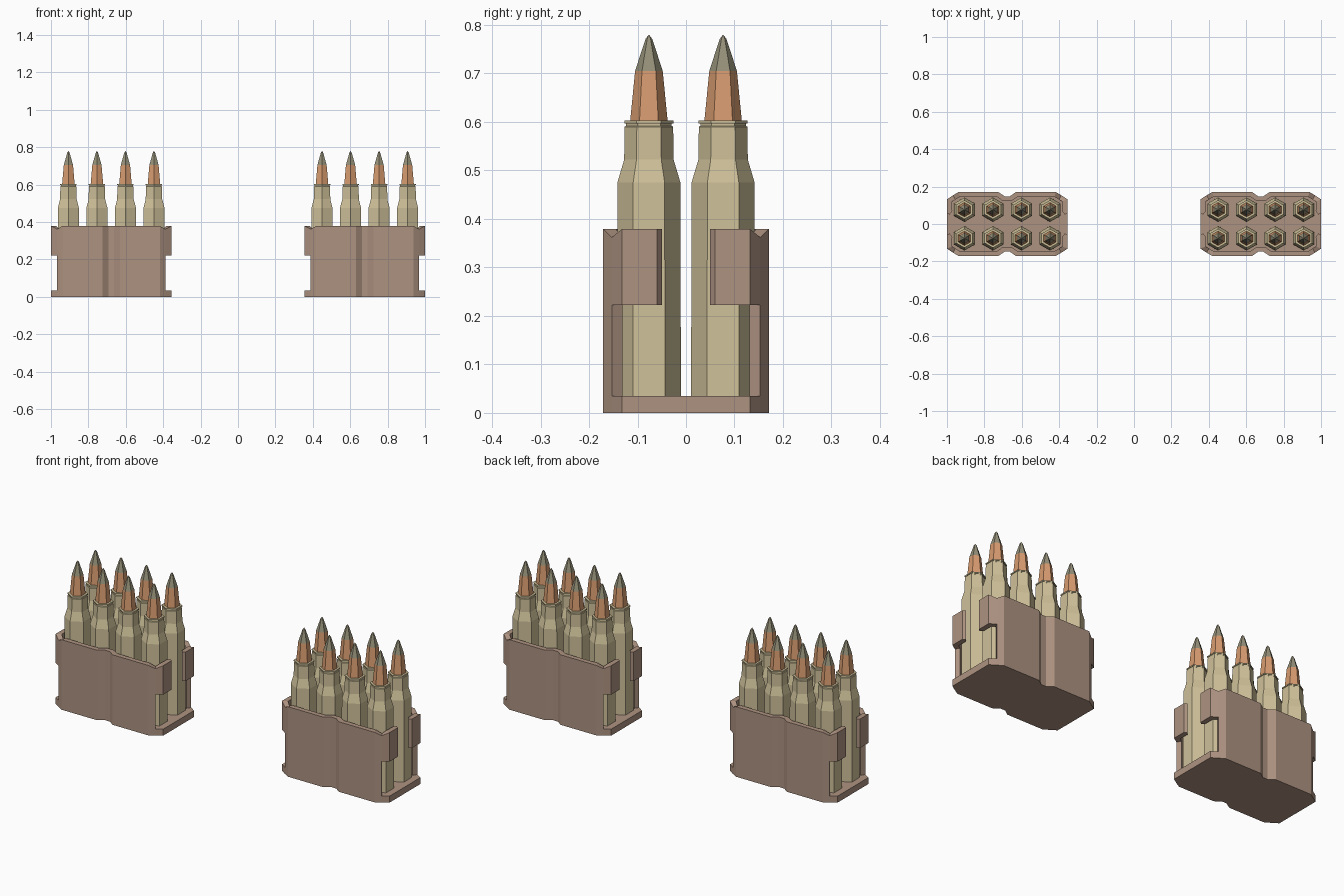
import bpy, bmesh, math

if "Cube" in bpy.data.objects:
    bpy.data.objects.remove(bpy.data.objects["Cube"])

CX = 0.678            # distance of each clip from the centre
HALF = 0.322          # half length of a clip
PLATE_Z, HOOK_Z, TOP_Z, DIP_Z = 0.035, 0.222, 0.379, 0.362


def material(name, rgb):
    m = bpy.data.materials.new(name)
    m.diffuse_color = (*rgb, 1)
    m.use_nodes = True
    m.node_tree.nodes["Principled BSDF"].inputs["Base Color"].default_value = m.diffuse_color
    return m


clip_mat = material("clip_brown", (0.42, 0.29, 0.22))
brass = material("brass", (0.62, 0.53, 0.32))
copper = material("copper", (0.68, 0.33, 0.16))
tip_mat = material("tip_green", (0.30, 0.28, 0.19))


def finish(bm, name, mats):
    me = bpy.data.meshes.new(name)
    bm.to_mesh(me)
    bm.free()
    for m in mats:
        me.materials.append(m)
    return me


def place(me, name, loc):
    ob = bpy.data.objects.new(name, me)
    ob.location = loc
    bpy.context.collection.objects.link(ob)
    return ob


def lathe(bm, profile):
    """Six-sided turned solid; each profile row is radius, z, material index."""
    rings = []
    for r, z, _ in profile:
        rings.append([bm.verts.new((r * math.sin(k * math.pi / 3),
                                    r * math.cos(k * math.pi / 3), z))
                      for k in range(6)])
    for (a, b), row in zip(zip(rings, rings[1:]), profile):
        for k in range(6):
            f = bm.faces.new((a[k], a[k - 1], b[k - 1], b[k]))
            f.material_index = row[2]
    bm.faces.new(rings[0])
    f = bm.faces.new(rings[-1][::-1])
    f.material_index = profile[-1][2]
    bmesh.ops.recalc_face_normals(bm, faces=bm.faces)


# cartridge: brass case with grooved neck lip, copper bullet, green tip
bm = bmesh.new()
lathe(bm, [(0.066, PLATE_Z - 0.002, 0), (0.065, 0.475, 0), (0.051, 0.522, 0),
           (0.050, 0.590, 0), (0.047, 0.592, 0), (0.047, 0.597, 0),
           (0.0508, 0.597, 0), (0.0508, 0.603, 0), (0.0385, 0.603, 1),
           (0.0285, 0.705, 2), (0.007, 0.771, 2), (0.001, 0.779, 2)])
round_mesh = finish(bm, "cartridge", [brass, copper, tip_mat])

# half outline of the clip: chamfered corner, then the shallow centre groove
corner = [(HALF, 0.132), (0.290, 0.153), (0.260, 0.171)]
groove = [(0.047, 0.171), (0.014, 0.148)]
quarter = corner + groove
side = quarter + [(-x, y) for x, y in reversed(quarter)]

# base plate
bm = bmesh.new()
outline = side + [(-x, -y) for x, y in side]
face = bm.faces.new([bm.verts.new((x, y, 0)) for x, y in outline])
ext = bmesh.ops.extrude_face_region(bm, geom=[face])
bmesh.ops.translate(bm, vec=(0, 0, PLATE_Z),
                    verts=[v for v in ext["geom"] if isinstance(v, bmesh.types.BMVert)])
bmesh.ops.recalc_face_normals(bm, faces=bm.faces)
plate_mesh = finish(bm, "base_plate", [clip_mat])

# side wall sheet with end hooks that only exist in the upper part
hook = [(HALF - 0.014, 0.050), (HALF, 0.060)]
path = hook + side + [(-x, y) for x, y in reversed(hook)]
n = len(path)
bm = bmesh.new()
cols = []
for i, (x, y) in enumerate(path):
    top = DIP_Z if i in (3, n - 4) else TOP_Z
    levels = [HOOK_Z, top]
    if 3 <= i <= n - 4:
        levels.insert(0, PLATE_Z)
    cols.append([bm.verts.new((x, y, z)) for z in levels])
for a, b in zip(cols, cols[1:]):
    bm.faces.new((a[-2], b[-2], b[-1], a[-1]))
    if len(a) == len(b) == 3:
        bm.faces.new((a[0], b[0], b[1], a[1]))
wall_mesh = finish(bm, "side_walls", [clip_mat])

# two clips, each with two rows of four cartridges
for s, label in ((-1, "left"), (1, "right")):
    place(plate_mesh, f"{label}_base_plate", (s * CX, 0, 0))
    walls = place(wall_mesh, f"{label}_side_walls", (s * CX, 0, 0))
    sol = walls.modifiers.new("thickness", "SOLIDIFY")
    sol.thickness, sol.offset, sol.use_even_offset = 0.026, -1, True
    walls.modifiers.new("mirror", "MIRROR").use_axis = (False, True, False)
    for i in range(4):
        for y in (-0.0765, 0.0765):
            place(round_mesh, f"{label}_cartridge", (s * CX + (i - 1.5) * 0.1525, y, 0))
